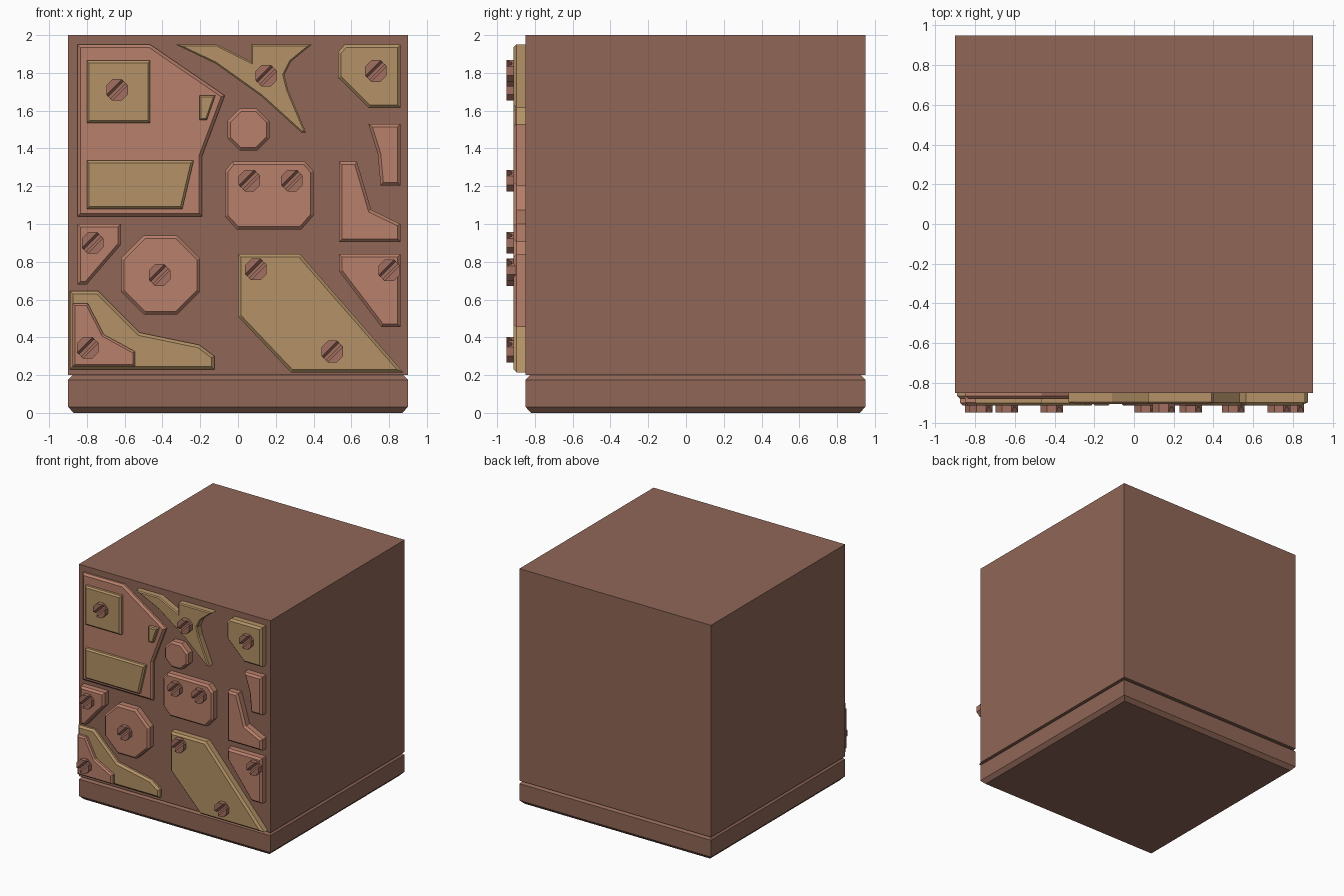
import bpy, bmesh, math
from mathutils import Vector

if "Cube" in bpy.data.objects:
    bpy.data.objects.remove(bpy.data.objects["Cube"])


def material(name, rgb):
    m = bpy.data.materials.new(name)
    m.diffuse_color = (*rgb, 1)
    m.use_nodes = True
    m.node_tree.nodes["Principled BSDF"].inputs["Base Color"].default_value = m.diffuse_color
    return m


BROWN = material("brown", (0.28, 0.135, 0.095))
PINK = material("pink", (0.48, 0.215, 0.145))
TAN = material("tan", (0.46, 0.29, 0.135))
RUST = material("rust", (0.36, 0.16, 0.115))
WALL = -0.85     # front of the block
LOW = -0.882     # thin backing plates
HIGH = -0.914    # normal plate front


def finish(bm, name, mat):
    bmesh.ops.recalc_face_normals(bm, faces=bm.faces[:])
    me = bpy.data.meshes.new(name)
    bm.to_mesh(me)
    bm.free()
    ob = bpy.data.objects.new(name, me)
    me.materials.append(mat)
    bpy.context.collection.objects.link(ob)
    return ob


def prism(bm, outline, back, front, bevel=0.0):
    """Extrude an (x, z) outline from back to front, chamfering the front rim."""
    b = [bm.verts.new((x, back, z)) for x, z in outline]
    f = [bm.verts.new((x, front, z)) for x, z in outline]
    n = len(outline)
    bm.faces.new(b)
    cap = bm.faces.new(f)
    for i in range(n):
        j = (i + 1) % n
        bm.faces.new((b[i], b[j], f[j], f[i]))
    bmesh.ops.recalc_face_normals(bm, faces=bm.faces[:])
    if bevel:
        bmesh.ops.bevel(bm, geom=list(cap.edges), offset=bevel, segments=1,
                        affect='EDGES', clamp_overlap=True)


def plate(name, mat, outline, back=WALL, front=HIGH, bevel=0.016):
    bm = bmesh.new()
    prism(bm, outline, back, front, bevel)
    return finish(bm, name, mat)


def octagon(cx, cz, r):
    k = r / math.cos(math.pi / 8)
    return [(cx + k * math.cos(math.pi / 8 + i * math.pi / 4),
             cz + k * math.sin(math.pi / 8 + i * math.pi / 4)) for i in range(8)]


def screw(x, z):
    """Octagonal head with a diagonal slot that has sloping walls."""
    bm = bmesh.new()
    floor, top = -0.922, -0.95
    prism(bm, octagon(x, z, 0.057), LOW, floor)
    for s in (-1, 1):
        half = bmesh.new()
        prism(half, octagon(x, z, 0.057), floor, top)
        side = Vector((s, 0, -s)).normalized()
        normal = side + Vector((0, 0.5, 0))
        res = bmesh.ops.bisect_plane(
            half, geom=half.verts[:] + half.edges[:] + half.faces[:],
            plane_co=Vector((x, floor, z)) + side * 0.008,
            plane_no=normal, clear_inner=True)
        cut = [e for e in res["geom_cut"] if isinstance(e, bmesh.types.BMEdge)]
        bmesh.ops.holes_fill(half, edges=cut)
        bmesh.ops.recalc_face_normals(half, faces=half.faces[:])
        tmp = bpy.data.meshes.new("tmp")
        half.to_mesh(tmp)
        half.free()
        bm.from_mesh(tmp)
        bpy.data.meshes.remove(tmp)
    finish(bm, "screw", RUST)


# Block with chamfered foot and a groove above it
bm = bmesh.new()
rings = []
for h, z in ((0.87, 0), (0.9, 0.032), (0.9, 0.175), (0.875, 0.2), (0.9, 0.2), (0.9, 2)):
    rings.append([bm.verts.new((sx * h, 0.05 + sy * h, z))
                  for sx, sy in ((-1, -1), (1, -1), (1, 1), (-1, 1))])
for a, b in zip(rings, rings[1:]):
    for i in range(4):
        j = (i + 1) % 4
        bm.faces.new((a[i], a[j], b[j], b[i]))
bm.faces.new(rings[0])
bm.faces.new(rings[-1])
finish(bm, "block", BROWN)

# Large upper left plate and the pieces on it
plate("large_plate", PINK, [(-.85, 1.95), (-.465, 1.95), (-.07, 1.68), (-.19, 1.36),
                            (-.19, 1.04), (-.85, 1.04)], front=LOW)
plate("square_patch", TAN, [(-.8, 1.865), (-.465, 1.865), (-.465, 1.535), (-.8, 1.535)], LOW, bevel=.012)
plate("wide_patch", TAN, [(-.8, 1.335), (-.235, 1.335), (-.295, 1.08), (-.8, 1.08)], LOW, bevel=.012)
plate("small_patch", TAN, [(-.205, 1.68), (-.12, 1.68), (-.165, 1.55), (-.205, 1.55)], LOW, bevel=.008)

# Upper right plates
plate("pronged_plate", TAN, [(-.33, 1.95), (-.11, 1.95), (.07, 1.86), (.07, 1.95), (.39, 1.95),
                             (.28, 1.86), (.245, 1.79), (.265, 1.71), (.36, 1.485),
                             (.335, 1.485), (.125, 1.675), (-.12, 1.85)], front=-.905, bevel=.008)
plate("corner_plate", TAN, [(.565, 1.95), (.86, 1.95), (.86, 1.615), (.69, 1.615),
                            (.53, 1.775), (.53, 1.91)])
plate("small_octagon", PINK, octagon(.055, 1.5, .111))
plate("wide_octagon", PINK, [(-.03, 1.33), (.355, 1.33), (.4, 1.28), (.4, 1.045), (.335, .97),
                             (-.005, .97), (-.07, 1.04), (-.07, 1.28)])
plate("narrow_plate", PINK, [(.69, 1.53), (.86, 1.53), (.86, 1.205), (.755, 1.205), (.74, 1.37)])
plate("boot_plate", PINK, [(.535, 1.33), (.63, 1.33), (.705, 1.075), (.86, 1), (.86, .905), (.535, .905)])

# Lower plates
plate("right_plate", PINK, [(.535, .84), (.86, .84), (.86, .455), (.76, .455), (.535, .75)])
plate("left_plate", PINK, [(-.85, 1), (-.62, 1), (-.62, .89), (-.8, .68), (-.85, .68)])
plate("big_octagon", PINK, octagon(-.41, .73, .21))
plate("slanted_plate", TAN, [(0, .84), (.33, .84), (.875, .215), (.28, .215), (0, .51)])
plate("corner_backing", TAN, [(-.89, .645), (-.74, .645), (-.52, .425), (-.205, .36),
                              (-.125, .3), (-.125, .23), (-.89, .23)], front=LOW)
plate("corner_patch", PINK, [(-.875, .58), (-.795, .58), (-.71, .415), (-.545, .325),
                             (-.545, .245), (-.875, .245)], LOW, bevel=.012)

# Screws
for x, z in ((-.64, 1.71), (.15, 1.785), (.73, 1.81), (.06, 1.23), (.285, 1.23), (-.77, .9),
             (-.415, .73), (.095, .76), (.8, .755), (.5, .325), (-.795, .345)):
    screw(x, z)
